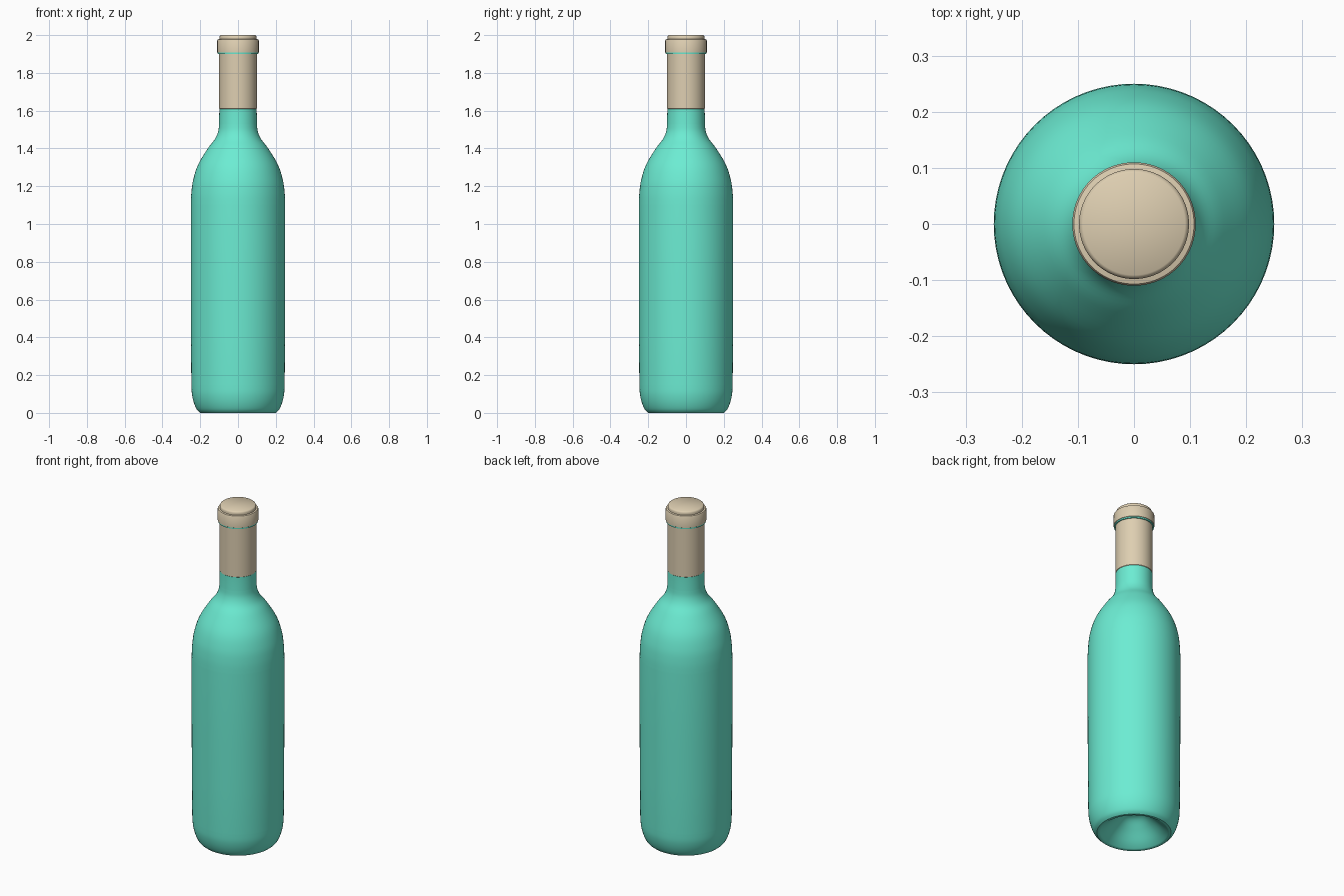
import bpy, bmesh, math
from mathutils import Vector

if "Cube" in bpy.data.objects:
    bpy.data.objects.remove(bpy.data.objects["Cube"])

SEG = 72


def material(name, color):
    m = bpy.data.materials.new(name)
    m.diffuse_color = color
    m.use_nodes = True
    m.node_tree.nodes["Principled BSDF"].inputs["Base Color"].default_value = m.diffuse_color
    return m


def smooth_curve(pts, steps=5):
    """Catmull-Rom curve through (radius, height) points."""
    p = [Vector(q) for q in pts]
    p = [p[0]] + p + [p[-1]]
    out = []
    for a, b, c, d in zip(p, p[1:], p[2:], p[3:]):
        for i in range(steps):
            t = i / steps
            v = 0.5 * (2 * b + (c - a) * t + (2 * a - 5 * b + 4 * c - d) * t**2
                       + (3 * b - a - 3 * c + d) * t**3)
            out.append((max(v.x, 0), v.y))
    return out + [tuple(pts[-1])]


def lathe(name, profile, mat):
    """Revolve a (radius, height) profile around z."""
    bm = bmesh.new()
    vs = [bm.verts.new((r, 0, z)) for r, z in profile]
    es = [bm.edges.new(e) for e in zip(vs, vs[1:])]
    bmesh.ops.spin(bm, geom=vs + es, cent=(0, 0, 0), axis=(0, 0, 1),
                   angle=2 * math.pi, steps=SEG, use_merge=True)
    bmesh.ops.remove_doubles(bm, verts=bm.verts, dist=1e-5)
    bmesh.ops.recalc_face_normals(bm, faces=bm.faces)
    me = bpy.data.meshes.new(name)
    bm.to_mesh(me)
    bm.free()
    ob = bpy.data.objects.new(name, me)
    bpy.context.collection.objects.link(ob)
    me.materials.append(mat)
    bpy.context.view_layer.objects.active = ob
    ob.select_set(True)
    bpy.ops.object.shade_smooth_by_angle(angle=math.radians(40))
    ob.select_set(False)
    return ob


glass = material("glass_green", (0.15, 0.84, 0.65, 1))
foil = material("foil_tan", (0.73, 0.62, 0.44, 1))

# Glass: recessed base, rounded heel, body, shoulder, neck and mouth ring
base = smooth_curve([(0, 0.125), (0.05, 0.115), (0.10, 0.075), (0.15, 0.027), (0.18, 0.004), (0.19, 0)])
heel = smooth_curve([(0.20, 0), (0.218, 0.018), (0.234, 0.055), (0.244, 0.10), (0.247, 0.15)])
shoulder = smooth_curve([(0.25, 1.10), (0.247, 1.165), (0.237, 1.235), (0.211, 1.315), (0.16, 1.40),
                         (0.122, 1.45), (0.105, 1.49), (0.10, 1.53)])
mouth = [(0.099, 1.61), (0.099, 1.90), (0.107, 1.90), (0.108, 1.91), (0.108, 1.97), (0, 1.97)]
lathe("glass_bottle", base + heel + [(0.249, 0.4), (0.25, 0.7)] + shoulder + mouth, glass)

# Foil sleeve around the neck
lathe("foil_sleeve", [(0.099, 1.61), (0.101, 1.612), (0.101, 1.90), (0.099, 1.90)], foil)

# Foil cap over the mouth ring, with a raised top disc
lathe("foil_cap", [(0.107, 1.907), (0.110, 1.909), (0.110, 1.972), (0.107, 1.977), (0.098, 1.979),
                   (0.098, 1.990), (0.096, 1.996), (0.091, 2.0), (0, 2.0)], foil)
